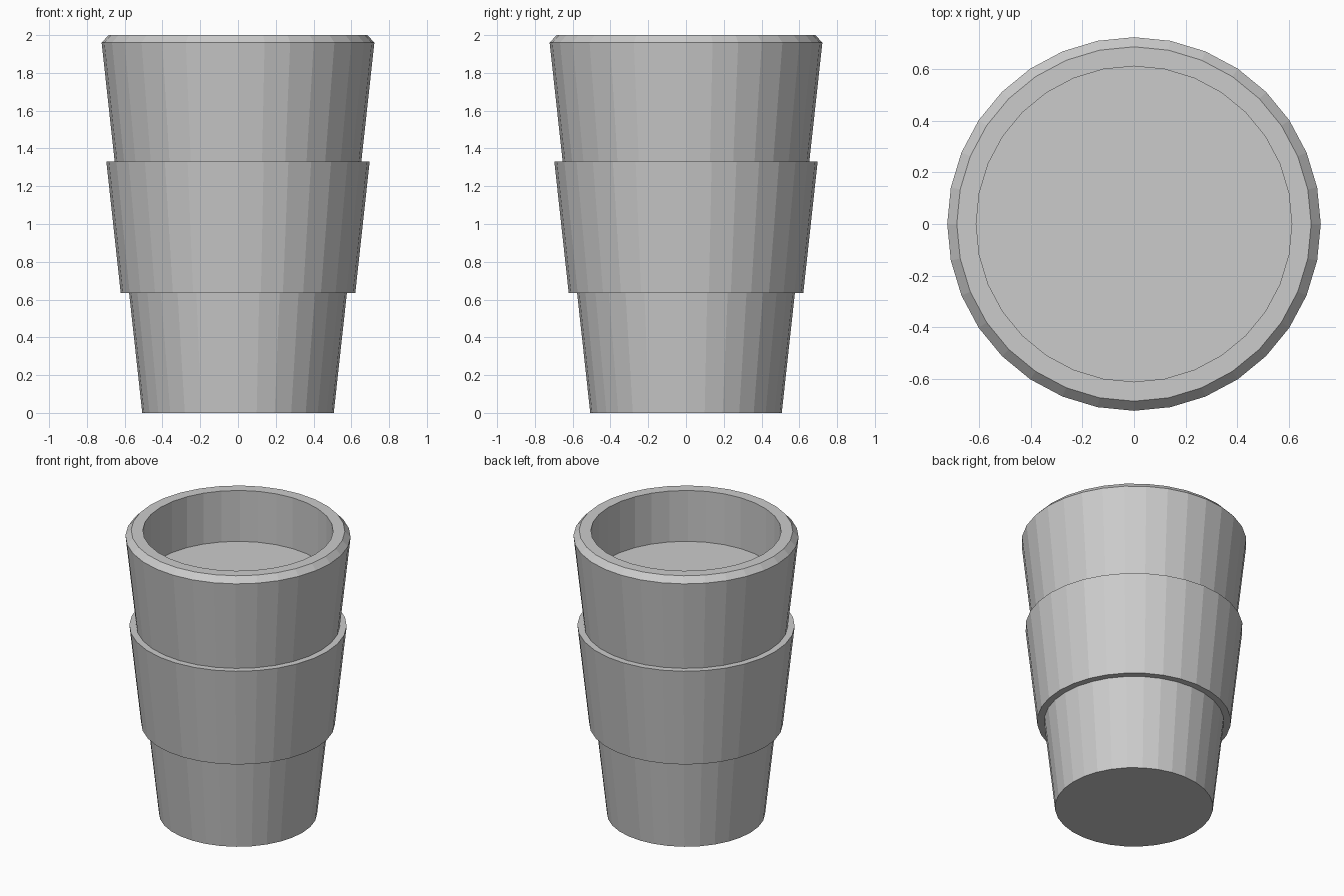
import bpy, bmesh
from math import cos, sin, pi

if "Cube" in bpy.data.objects:
    bpy.data.objects.remove(bpy.data.objects["Cube"])

SIDES = 32


def lathe(name, profile, closed):
    """Spin (radius, z) points round z; closed joins last ring to first, otherwise ends are capped."""
    bm = bmesh.new()
    rings = [[bm.verts.new((r * cos(2 * pi * i / SIDES), r * sin(2 * pi * i / SIDES), z))
              for i in range(SIDES)] for r, z in profile]
    pairs = list(zip(rings, rings[1:]))
    if closed:
        pairs.append((rings[-1], rings[0]))
    for a, b in pairs:
        for i in range(SIDES):
            j = (i + 1) % SIDES
            bm.faces.new((a[i], a[j], b[j], b[i]))
    if not closed:
        bm.faces.new(rings[0][::-1])
        bm.faces.new(rings[-1])
    bmesh.ops.recalc_face_normals(bm, faces=bm.faces)
    mesh = bpy.data.meshes.new(name)
    bm.to_mesh(mesh)
    bm.free()
    obj = bpy.data.objects.new(name, mesh)
    bpy.context.collection.objects.link(obj)
    return obj


# Tapered cup with bevelled rim and a shallow filled interior
lathe("cup", [(0.507, 0), (0.722, 1.96), (0.685, 2.0), (0.61, 2.0), (0.61, 1.64)], False)

# Grip sleeve wrapped round the middle, seated slightly into the cup wall
lathe("sleeve", [(0.57, 0.635), (0.621, 0.635), (0.697, 1.33), (0.646, 1.33)], True)
